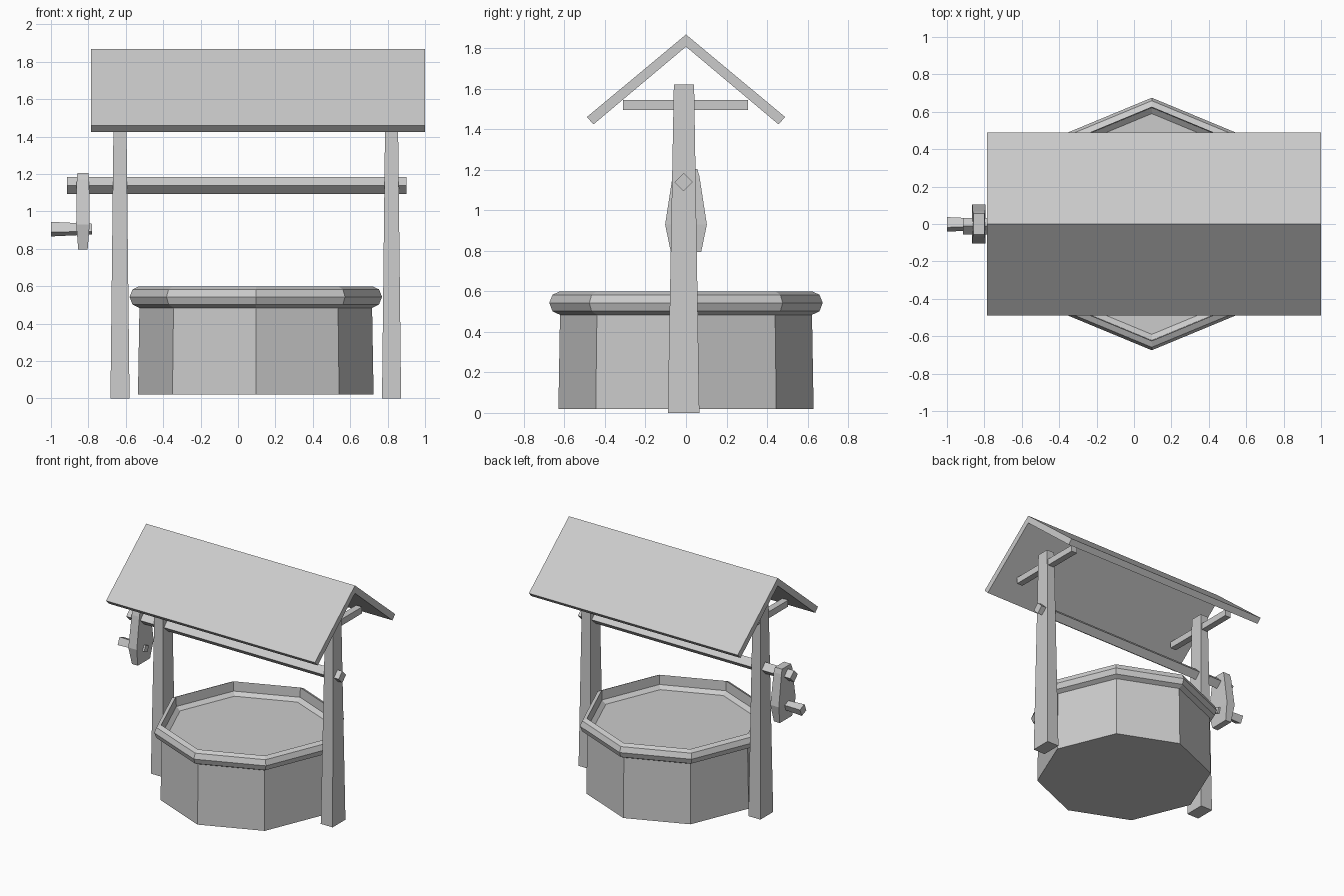
import bpy, bmesh
from math import cos, sin, radians, sqrt

if "Cube" in bpy.data.objects:
    bpy.data.objects.remove(bpy.data.objects["Cube"])


def loft(name, rings):
    """Skin a list of equal-length point rings and cap both ends."""
    bm = bmesh.new()
    vs = [[bm.verts.new(p) for p in r] for r in rings]
    n = len(rings[0])
    for a, b in zip(vs, vs[1:]):
        for i in range(n):
            j = (i + 1) % n
            bm.faces.new((a[i], a[j], b[j], b[i]))
    bm.faces.new(vs[0][::-1])
    bm.faces.new(vs[-1])
    bmesh.ops.recalc_face_normals(bm, faces=bm.faces)
    me = bpy.data.meshes.new(name)
    bm.to_mesh(me)
    bm.free()
    ob = bpy.data.objects.new(name, me)
    bpy.context.collection.objects.link(ob)
    return ob


def rect(x, y, z, hx, hy):
    """Horizontal rectangle ring."""
    return [(x + sx * hx, y + sy * hy, z)
            for sx, sy in ((-1, -1), (1, -1), (1, 1), (-1, 1))]


def square_x(x, y, z, r, turn):
    """Square ring facing along x, with corner radius r."""
    return [(x, y + r * cos(radians(turn + 90 * i)), z + r * sin(radians(turn + 90 * i)))
            for i in range(4)]


def octagon(r, z):
    return [(0.095 + r * cos(radians(45 * i)), r * sin(radians(45 * i)), z)
            for i in range(8)]


# Octagonal basin with rounded rim and shallow inside
loft("well_basin", [octagon(r, z) for r, z in (
    (0.63, 0.02), (0.622, 0.484), (0.659, 0.502), (0.675, 0.543),
    (0.659, 0.583), (0.625, 0.599), (0.622, 0.525), (0.59, 0.50))])

# Tapered posts and the cross bars on top of them
for side, x in (("left", -0.631), ("right", 0.821)):
    loft(side + "_post", [rect(x, -0.012, 0, 0.051, 0.078),
                          rect(x, -0.01, 1.62, 0.033, 0.05)])
    loft(side + "_cross_bar", [rect(x, -0.002, 1.495, 0.025, 0.308),
                               rect(x, -0.002, 1.545, 0.025, 0.308)])

# Gabled roof of even thickness
gable = [(0, 1.868), (0.49, 1.46), (0.456, 1.425), (0, 1.808), (-0.456, 1.425), (-0.49, 1.46)]
loft("roof", [[(x, y, z) for y, z in gable] for x in (-0.785, 1.0)])

# Square axle standing on its edge
loft("axle", [square_x(x, -0.012, 1.139, 0.045, 0) for x in (-0.915, 0.9)])

# Crank arm and its flared grip
loft("crank_arm", [rect(-0.829, 0, z, hx, hy) for z, hx, hy in (
    (0.795, 0.025, 0.075), (0.93, 0.036, 0.103), (1.17, 0.033, 0.066), (1.205, 0.03, 0.055))])
loft("crank_grip", [square_x(-1.0, -0.002, 0.905, 0.042, 22),
                    square_x(-0.78, -0.002, 0.905, 0.031, 22)])
